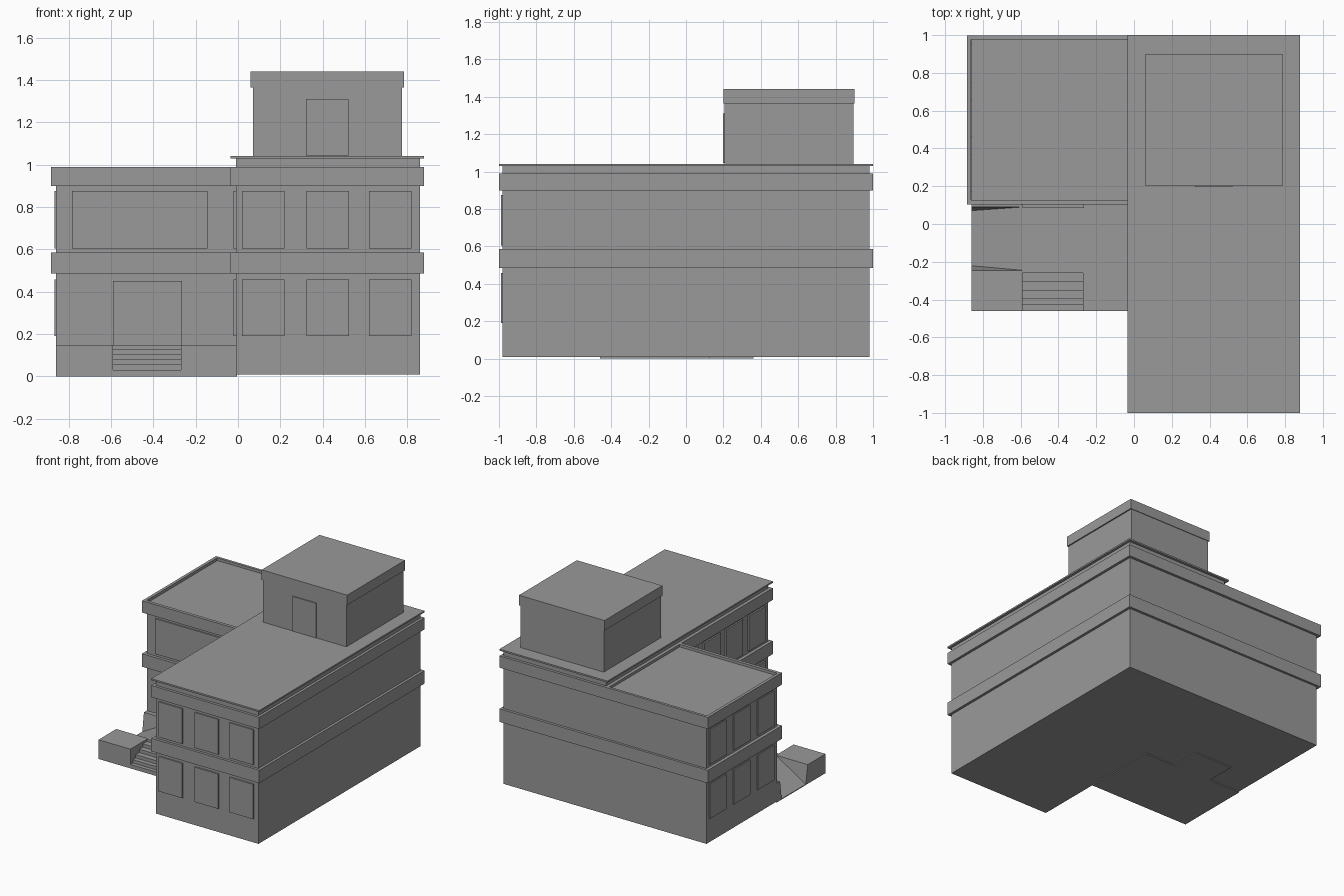
import bpy
import bmesh

cube = bpy.data.objects.get("Cube")
if cube:
    bpy.data.objects.remove(cube, do_unlink=True)

grey = bpy.data.materials.new("plain_grey")
grey.use_nodes = True
COLOUR = (0.32, 0.32, 0.32, 1)
grey.diffuse_color = COLOUR
grey.node_tree.nodes["Principled BSDF"].inputs["Base Color"].default_value = COLOUR


def prism(name, profile, axis, lo, hi):
    """Extrude a closed profile along x, y or z (profile uses the other two axes in order)."""
    bm = bmesh.new()
    place = {"x": lambda a, b: (lo, a, b), "y": lambda a, b: (a, lo, b), "z": lambda a, b: (a, b, lo)}[axis]
    face = bm.faces.new([bm.verts.new(place(a, b)) for a, b in profile])
    moved = bmesh.ops.extrude_face_region(bm, geom=[face])["geom"]
    step = [hi - lo if axis == k else 0 for k in "xyz"]
    bmesh.ops.translate(bm, vec=step, verts=[v for v in moved if isinstance(v, bmesh.types.BMVert)])
    bmesh.ops.recalc_face_normals(bm, faces=bm.faces)
    mesh = bpy.data.meshes.new(name)
    bm.to_mesh(mesh)
    bm.free()
    mesh.materials.append(grey)
    obj = bpy.data.objects.new(name, mesh)
    bpy.context.collection.objects.link(obj)
    return obj


def box(name, x0, x1, y0, y1, z0, z1):
    return prism(name, [(x0, y0), (x1, y0), (x1, y1), (x0, y1)], "z", z0, z1)


# Main wing and lower wing
box("main_wing", -0.01, 0.86, -0.98, 0.98, 0.008, 1.032)
box("side_wing", -0.86, 0, 0.125, 0.98, 0.008, 0.97)

# Projecting bands around both wings
box("main_lower_band", -0.035, 0.88, -1, 1, 0.485, 0.585)
box("main_upper_band", -0.035, 0.88, -1, 1, 0.9, 0.99)
box("side_lower_band", -0.885, -0.03, 0.102, 0.998, 0.485, 0.585)
box("main_roof_slab", -0.035, 0.88, -1, 1, 1.03, 1.042)

# Upper side band doubles as a parapet around the sunken roof
box("parapet_front", -0.885, -0.03, 0.102, 0.127, 0.9, 0.99)
box("parapet_back", -0.885, -0.03, 0.978, 0.998, 0.9, 0.99)
box("parapet_left", -0.885, -0.862, 0.127, 0.978, 0.9, 0.99)

# Roof house with cap and door
box("roof_house", 0.07, 0.775, 0.205, 0.895, 1.04, 1.365)
box("roof_house_cap", 0.06, 0.785, 0.2, 0.9, 1.365, 1.442)
box("roof_door", 0.322, 0.522, 0.197, 0.21, 1.045, 1.31)

# Window panels on two floors
for floor, z0, z1 in (("lower", 0.19, 0.457), ("upper", 0.605, 0.875)):
    for i, x in enumerate((0.02, 0.325, 0.62)):
        box(f"{floor}_front_window_{i}", x, x + 0.2, -0.99, -0.97, z0, z1)
    for i in range(4):
        y = -0.93 + 0.27 * i
        box(f"{floor}_court_window_{i}", -0.022, 0, y, y + 0.2, z0, z1)
    for i in range(3):
        y = 0.17 + 0.29 * i
        box(f"{floor}_side_window_{i}", -0.868, -0.85, y, y + 0.2, z0, z1)
box("wide_window", -0.785, -0.145, 0.115, 0.14, 0.605, 0.875)
box("entrance_door", -0.59, -0.265, 0.086, 0.2, 0.14, 0.45)

# Raised porch
TOP = 0.147
box("porch_base", -0.59, -0.27, -0.1, 0.36, 0, 0.05)
box("porch_floor", -0.59, -0.27, -0.26, 0.125, 0, TOP)
box("porch_right", -0.27, -0.005, -0.46, 0.125, 0, TOP)
prism("porch_left_block", [(-0.46, 0), (-0.22, 0), (-0.245, TOP), (-0.46, TOP)], "x", -0.86, -0.59)
prism("porch_wall_strip", [(0.07, 0), (0.13, 0), (0.13, TOP), (0.09, TOP)], "x", -0.86, -0.59)

# Ramp climbing from the left edge to the porch floor
prism("ramp", [(-0.86, 0), (-0.59, 0), (-0.59, TOP), (-0.86, 0.006)], "y", -0.245, 0.09)

# Stairs up to the porch
for i, y in enumerate((-0.46, -0.43, -0.395, -0.352, -0.308)):
    box(f"step_{i}", -0.59, -0.27, y, -0.26, 0, 0.03 + 0.025 * i)
